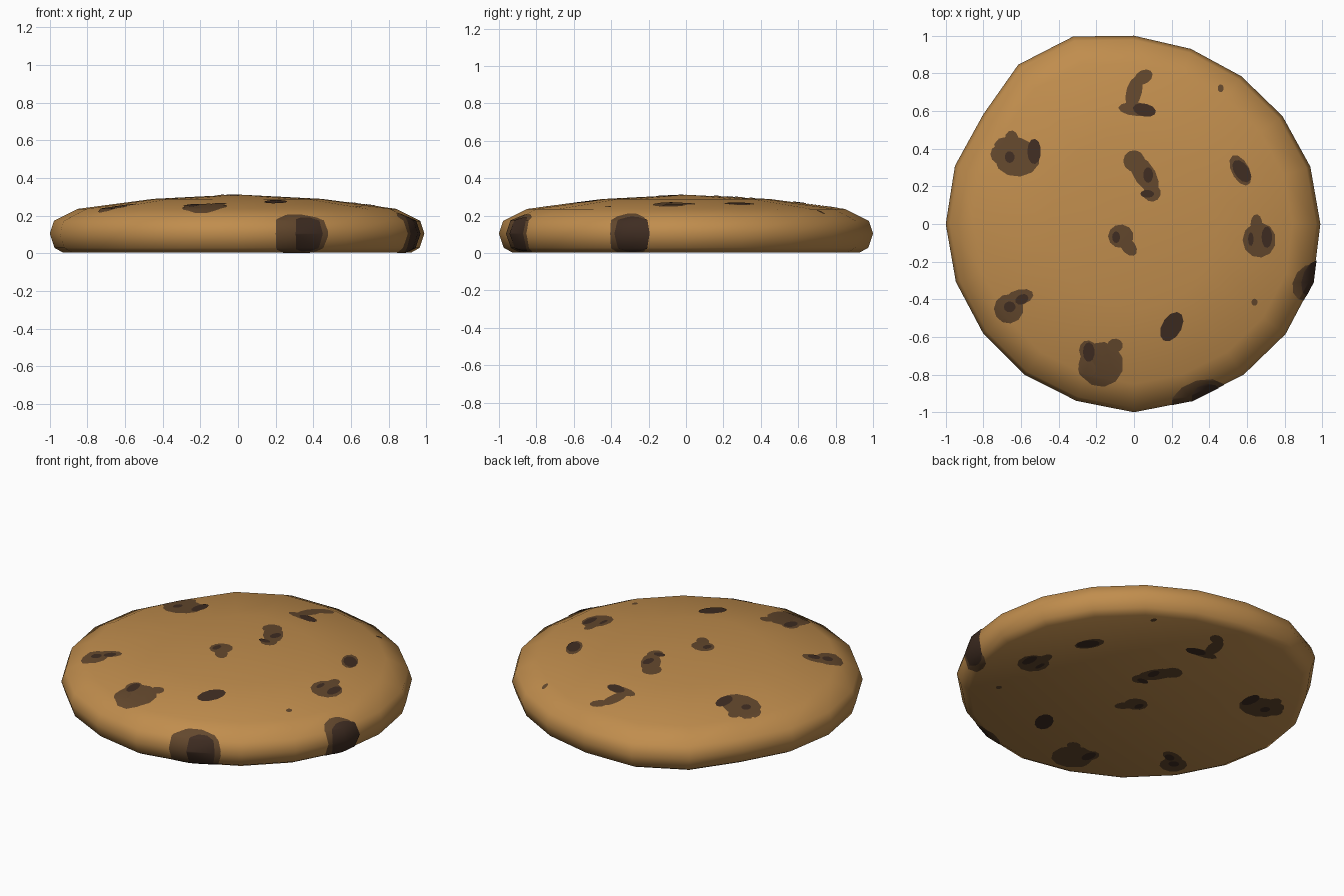
import bpy, bmesh, math
from mathutils import Vector


def material(name, rgb):
    m = bpy.data.materials.new(name)
    m.diffuse_color = (*rgb, 1)
    return m


dough = material("baked dough", (0.53, 0.268, 0.075))
brown = material("chocolate brown", (0.125, 0.064, 0.026))
dark = material("dark chocolate", (0.05, 0.026, 0.016))

LIFT = 0.004
# Slightly uneven outline: radius at every 18 degrees, starting at +x
RADII = [0.99, 0.985, 0.975, 0.97, 0.978, 1.0, 1.047, 1.046, 0.99, 1.0,
         1.0, 0.995, 0.99, 0.99, 0.988, 1.0, 0.988, 0.99, 0.995, 1.0]
# Rounded rim and shallow dome: (radius factor, height), bottom to top
PROFILE = [(0.93, 0.0), (0.975, 0.025), (1.0, 0.1), (0.978, 0.168),
           (0.85, 0.232), (0.45, 0.285)]


def dough_mesh():
    bm = bmesh.new()
    n = len(RADII)
    rings = []
    for f, z in PROFILE:
        rings.append([bm.verts.new((f * r * math.cos(i * math.tau / n),
                                    f * r * math.sin(i * math.tau / n), z + LIFT))
                      for i, r in enumerate(RADII)])
    low = bm.verts.new((0, 0, LIFT))
    top = bm.verts.new((0, 0, 0.308 + LIFT))
    for i in range(n):
        j = (i + 1) % n
        for a, b in zip(rings, rings[1:]):
            bm.faces.new((a[i], a[j], b[j], b[i]))
        bm.faces.new((rings[-1][i], rings[-1][j], top))
        bm.faces.new((rings[0][j], rings[0][i], low))
    return bm


def finish(bm, name, mat):
    for f in bm.faces:
        f.smooth = True
    me = bpy.data.meshes.new(name)
    bm.to_mesh(me)
    bm.free()
    me.materials.append(mat)
    ob = bpy.data.objects.new(name, me)
    bpy.context.collection.objects.link(ob)
    return ob


def chips(name, mat, spots, offset):
    """Thin skins: the cookie surface trimmed to each ellipse, pushed outwards."""
    out = bmesh.new()
    for cx, cy, rx, ry, deg in spots:
        bm = dough_mesh()
        c, s = math.cos(math.radians(deg)), math.sin(math.radians(deg))
        sides = 11
        for k in range(sides):
            t = k * math.tau / sides
            u, v = rx * math.cos(t), ry * math.sin(t)
            nu, nv = math.cos(t) / rx, math.sin(t) / ry
            co = Vector((cx + u * c - v * s, cy + u * s + v * c, 0))
            no = Vector((nu * c - nv * s, nu * s + nv * c, 0)).normalized()
            geom = bm.verts[:] + bm.edges[:] + bm.faces[:]
            bmesh.ops.bisect_plane(bm, geom=geom, plane_co=co, plane_no=no,
                                   clear_outer=True)
        bm.normal_update()
        moved = [(v, v.co + v.normal * offset) for v in bm.verts]
        for v, p in moved:
            v.co = p
        tmp = bpy.data.meshes.new("tmp")
        bm.to_mesh(tmp)
        bm.free()
        out.from_mesh(tmp)
        bpy.data.meshes.remove(tmp)
    return finish(out, name, mat)


# Cookie body
finish(dough_mesh(), "cookie_body", dough)

# Chocolate pieces: x, y, half length, half width, turn in degrees
chips("chocolate_chips", brown, [
    (0.05, 0.78, 0.05, 0.035, 30), (0.0, 0.70, 0.085, 0.04, 75),
    (0.01, 0.61, 0.09, 0.035, -5),
    (-0.62, 0.345, 0.115, 0.09, 0), (-0.63, 0.40, 0.11, 0.06, -12),
    (-0.71, 0.37, 0.05, 0.05, 0), (-0.65, 0.45, 0.035, 0.045, 0),
    (0.0, 0.335, 0.055, 0.055, 0), (0.055, 0.265, 0.11, 0.055, -58),
    (0.095, 0.165, 0.045, 0.045, 0),
    (0.565, 0.285, 0.085, 0.045, -62),
    (-0.07, -0.065, 0.065, 0.06, 0), (-0.03, -0.12, 0.055, 0.035, -50),
    (0.665, -0.085, 0.085, 0.09, 0), (0.65, 0.0, 0.03, 0.05, 0),
    (-0.665, -0.45, 0.075, 0.075, 0), (-0.61, -0.39, 0.075, 0.04, 15),
    (-0.175, -0.745, 0.115, 0.115, 0), (-0.245, -0.67, 0.045, 0.05, 0),
    (-0.1, -0.645, 0.04, 0.035, 0), (-0.25, -0.77, 0.045, 0.05, 0),
    (0.345, -0.925, 0.15, 0.09, 20),
    (0.925, -0.31, 0.1, 0.075, 60),
    (0.46, 0.72, 0.015, 0.02, 0), (0.64, -0.415, 0.016, 0.018, 0),
], 0.002)

# Darker patches on the pieces
chips("dark_chip_patches", dark, [
    (0.055, 0.605, 0.06, 0.033, -12),
    (-0.53, 0.385, 0.035, 0.065, 0), (-0.66, 0.355, 0.025, 0.03, 0),
    (0.075, 0.26, 0.025, 0.04, 0), (0.07, 0.16, 0.035, 0.02, 0),
    (0.572, 0.28, 0.065, 0.037, -55),
    (-0.095, -0.07, 0.02, 0.03, 0),
    (0.62, -0.08, 0.014, 0.035, 0), (0.705, -0.07, 0.027, 0.055, 0),
    (0.2, -0.545, 0.082, 0.05, 60),
    (-0.595, -0.4, 0.035, 0.025, 25), (-0.66, -0.44, 0.03, 0.028, 0),
    (-0.24, -0.68, 0.03, 0.05, 0),
    (0.39, -0.925, 0.085, 0.075, 15),
    (0.955, -0.29, 0.1, 0.06, 70),
], 0.004)
